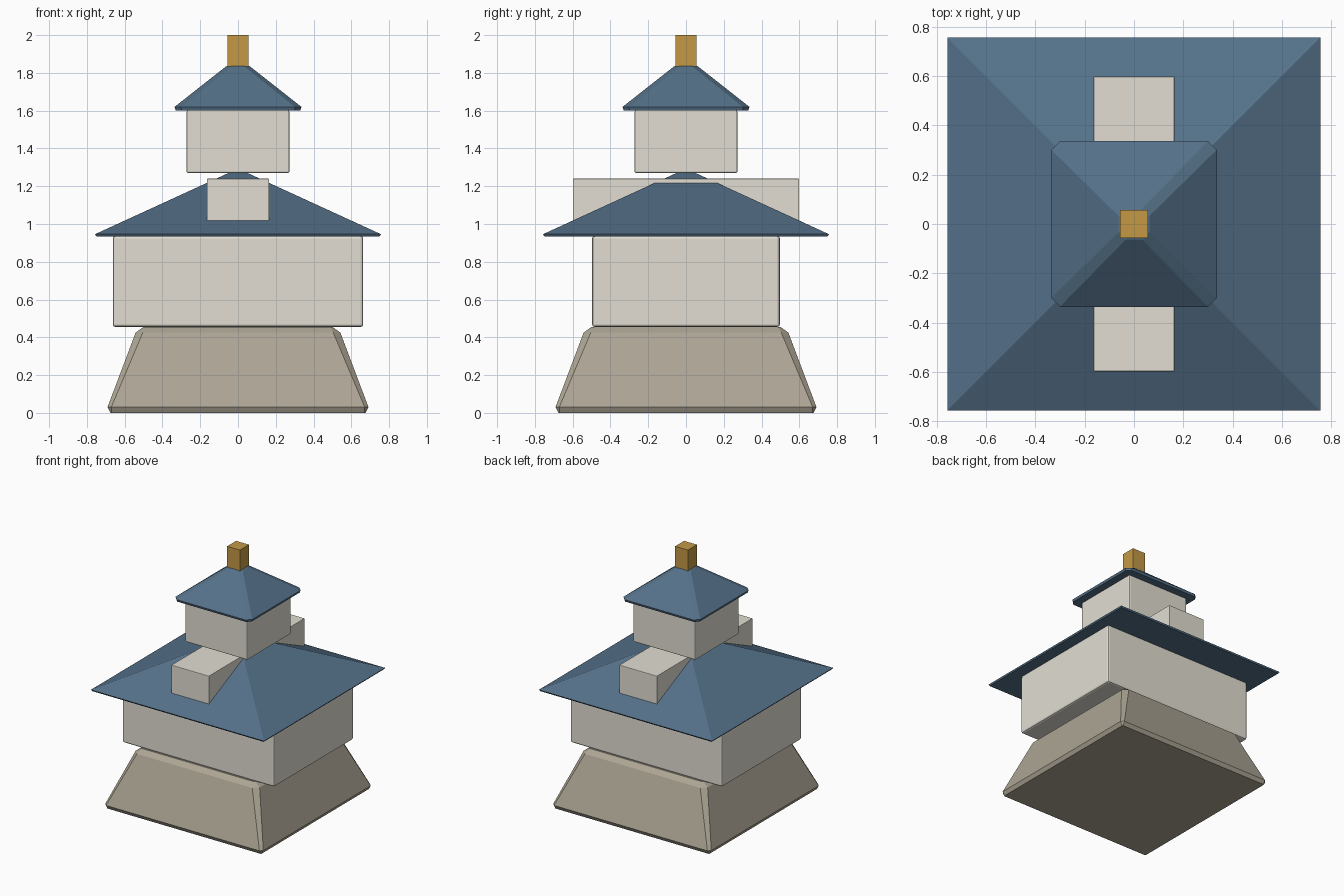
import bpy, bmesh

if "Cube" in bpy.data.objects:
    bpy.data.objects.remove(bpy.data.objects["Cube"])


def material(name, rgb):
    m = bpy.data.materials.new(name)
    m.diffuse_color = (*rgb, 1)
    m.use_nodes = True
    m.node_tree.nodes["Principled BSDF"].inputs["Base Color"].default_value = m.diffuse_color
    return m


PLASTER = material("plaster", (0.76, 0.73, 0.65))
STONE = material("stone", (0.42, 0.38, 0.30))
TILE = material("roof_tile", (0.09, 0.165, 0.25))
GOLD = material("gold", (0.55, 0.32, 0.06))


def finish(name, bm, mat):
    bmesh.ops.recalc_face_normals(bm, faces=bm.faces)
    mesh = bpy.data.meshes.new(name)
    bm.to_mesh(mesh)
    bm.free()
    mesh.materials.append(mat)
    ob = bpy.data.objects.new(name, mesh)
    bpy.context.collection.objects.link(ob)
    return ob


def box(name, hx, hy, z0, z1, mat, bevel=0.0):
    bm = bmesh.new()
    bmesh.ops.create_cube(bm, size=1)
    for v in bm.verts:
        v.co = (v.co.x * 2 * hx, v.co.y * 2 * hy, z0 + (v.co.z + 0.5) * (z1 - z0))
    ob = finish(name, bm, mat)
    if bevel:
        mod = ob.modifiers.new("soft_edges", 'BEVEL')
        mod.width = bevel
        mod.segments = 2
    return ob


def tapered(name, rings, mat):
    """Stack of square rings (z, half width, corner cut) skinned together."""
    bm = bmesh.new()
    loops = []
    for z, h, c in rings:
        i = h - c
        pts = [(h, -i), (h, i), (i, h), (-i, h), (-h, i), (-h, -i), (-i, -h), (i, -h)]
        loops.append([bm.verts.new((x, y, z)) for x, y in pts])
    for a, b in zip(loops, loops[1:]):
        for k in range(8):
            n = (k + 1) % 8
            bm.faces.new((a[k], a[n], b[n], b[k]))
    bm.faces.new(loops[0][::-1])
    bm.faces.new(loops[-1])
    bmesh.ops.remove_doubles(bm, verts=bm.verts, dist=0.0001)
    return finish(name, bm, mat)


# Battered stone base
tapered("stone_base", [(0, 0.675, 0.005), (0.03, 0.691, 0.02),
                       (0.425, 0.542, 0.038), (0.455, 0.5, 0.01)], STONE)

# Lower storey and its wide hipped roof
box("lower_storey", 0.663, 0.497, 0.455, 0.937, PLASTER, 0.014)
tapered("lower_roof", [(0.935, 0.75, 0), (0.946, 0.757, 0),
                       (1.268, 0.055, 0), (1.276, 0.03, 0)], TILE)

# Dormer block running front to back through the roof
box("dormer", 0.164, 0.598, 1.0, 1.24, PLASTER, 0.003)

# Upper storey, its roof and the finial
box("upper_storey", 0.272, 0.272, 1.27, 1.603, PLASTER, 0.008)
tapered("upper_roof", [(1.602, 0.33, 0.03), (1.62, 0.336, 0.035),
                       (1.833, 0.065, 0.03), (1.844, 0.04, 0.02)], TILE)
box("finial", 0.056, 0.056, 1.835, 2.0, GOLD)
